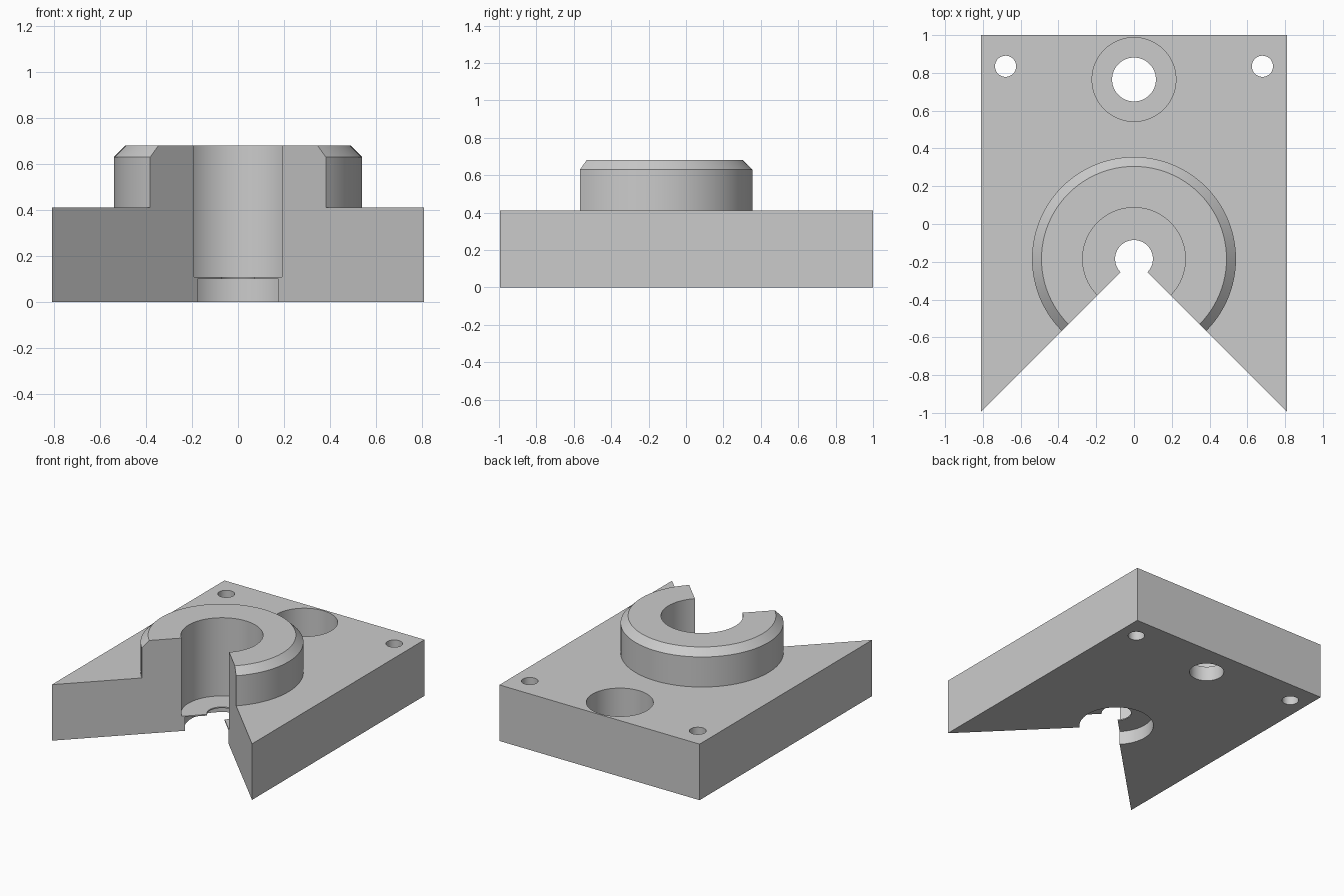
import bpy, bmesh, math

if "Cube" in bpy.data.objects:
    bpy.data.objects.remove(bpy.data.objects["Cube"])

HALF_W, PLATE_H, TOP = 0.81, 0.41, 0.68
CENTRE_Y = -0.185

grey = bpy.data.materials.new("machined grey")
grey.use_nodes = True
grey.diffuse_color = (0.6, 0.6, 0.6, 1)
grey.node_tree.nodes["Principled BSDF"].inputs["Base Color"].default_value = grey.diffuse_color


def extrude(name, outline, z0, z1):
    """Solid prism from a counter-clockwise outline."""
    bm = bmesh.new()
    face = bm.faces.new([bm.verts.new((x, y, z0)) for x, y in outline])
    new = bmesh.ops.extrude_face_region(bm, geom=[face])["geom"]
    bmesh.ops.translate(bm, vec=(0, 0, z1 - z0),
                        verts=[v for v in new if isinstance(v, bmesh.types.BMVert)])
    bmesh.ops.recalc_face_normals(bm, faces=bm.faces)
    mesh = bpy.data.meshes.new(name)
    bm.to_mesh(mesh)
    bm.free()
    mesh.materials.append(grey)
    obj = bpy.data.objects.new(name, mesh)
    bpy.context.collection.objects.link(obj)
    return obj


def cylinder(name, x, y, r, z0, z1, sides=96):
    ring = [math.tau * i / sides for i in range(sides)]
    return extrude(name, [(x + r * math.cos(a), y + r * math.sin(a)) for a in ring], z0, z1)


def combine(target, tool, operation):
    """Apply a boolean and discard the tool."""
    tool.hide_render = True
    mod = target.modifiers.new(tool.name, "BOOLEAN")
    mod.operation, mod.solver, mod.object = operation, "EXACT", tool
    bpy.context.view_layer.objects.active = target
    bpy.ops.object.modifier_apply(modifier=mod.name)
    bpy.data.objects.remove(tool)


# Base plate
body = extrude("mounting_block", [(-HALF_W, -1), (HALF_W, -1), (HALF_W, 1), (-HALF_W, 1)], 0, PLATE_H)

# Round boss with a chamfered top rim
boss = cylinder("boss", 0, CENTRE_Y, 0.54, 0.2, TOP)
bm = bmesh.new()
bm.from_mesh(boss.data)
rim = [e for e in bm.edges if all(v.co.z > TOP - 0.01 for v in e.verts)]
bmesh.ops.bevel(bm, geom=rim, offset=0.05, segments=1, affect="EDGES")
bm.to_mesh(boss.data)
bm.free()
combine(body, boss, "UNION")

# Bore, thin web with a small hole, and recess underneath
combine(body, cylinder("bore", 0, CENTRE_Y, 0.272, 0.108, 1), "DIFFERENCE")
combine(body, cylinder("lower_recess", 0, CENTRE_Y, 0.25, -0.1, 0.099), "DIFFERENCE")
combine(body, cylinder("web_hole", 0, CENTRE_Y, 0.1, -0.1, 1), "DIFFERENCE")

# Counterbored hole at the back
combine(body, cylinder("counterbore", 0, 0.765, 0.222, 0.108, 1), "DIFFERENCE")
combine(body, cylinder("through_hole", 0, 0.765, 0.116, -0.1, 1), "DIFFERENCE")

# Corner pin holes
for side in (-1, 1):
    combine(body, cylinder("pin_hole", side * 0.68, 0.835, 0.056, -0.1, 1, 48), "DIFFERENCE")

# Right-angled wedge opening at the front
wedge = extrude("wedge", [(0, CENTRE_Y), (-2, CENTRE_Y - 2), (2, CENTRE_Y - 2)], -0.1, 1)
combine(body, wedge, "DIFFERENCE")

# Smooth round walls, keep edges sharp
bpy.ops.object.select_all(action="DESELECT")
body.select_set(True)
bpy.context.view_layer.objects.active = body
bpy.ops.object.shade_smooth_by_angle(angle=math.radians(25))
